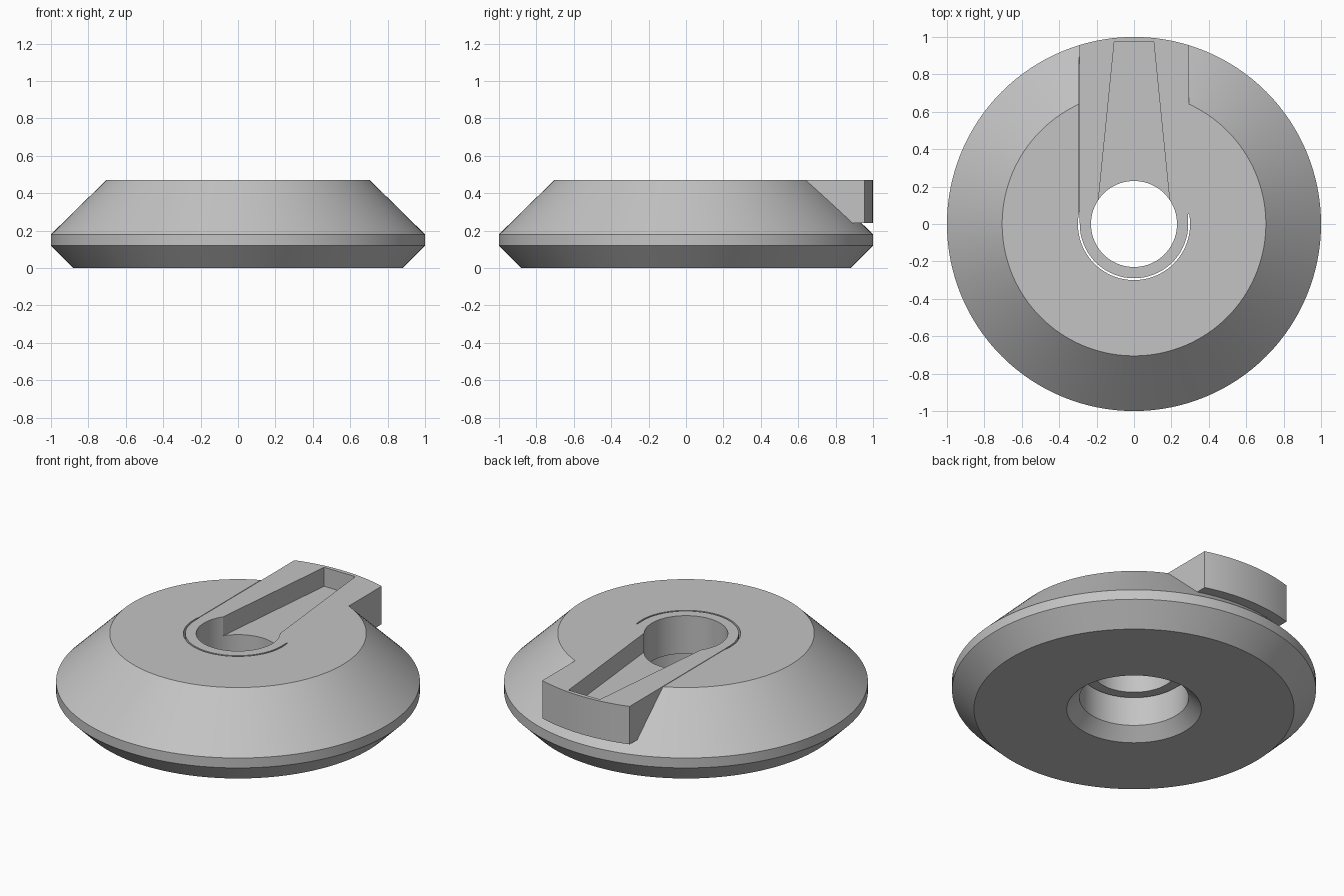
import bpy, bmesh, math

if "Cube" in bpy.data.objects:
    bpy.data.objects.remove(bpy.data.objects["Cube"])

SEG = 128
TOP, FLOOR = 0.47, 0.24      # top face and slot floor heights

grey = bpy.data.materials.new("plain_grey")
grey.diffuse_color = (0.55, 0.55, 0.55, 1)
grey.use_nodes = True
grey.node_tree.nodes["Principled BSDF"].inputs["Base Color"].default_value = grey.diffuse_color


def make_object(name, bm):
    bmesh.ops.recalc_face_normals(bm, faces=bm.faces)
    mesh = bpy.data.meshes.new(name)
    bm.to_mesh(mesh)
    bm.free()
    mesh.materials.append(grey)
    obj = bpy.data.objects.new(name, mesh)
    bpy.context.collection.objects.link(obj)
    return obj


def prism(name, outline, z0, z1):
    """Extrude a flat outline from z0 to z1."""
    bm = bmesh.new()
    face = bm.faces.new([bm.verts.new((x, y, z0)) for x, y in outline])
    new = bmesh.ops.extrude_face_region(bm, geom=[face])["geom"]
    verts = [g for g in new if isinstance(g, bmesh.types.BMVert)]
    bmesh.ops.translate(bm, verts=verts, vec=(0, 0, z1 - z0))
    return make_object(name, bm)


def lathe(name, profile):
    """Revolve a closed (radius, z) profile around the z axis."""
    bm = bmesh.new()
    rings = []
    for i in range(SEG):
        a = 2 * math.pi * i / SEG
        rings.append([bm.verts.new((r * math.cos(a), r * math.sin(a), z))
                      for r, z in profile])
    n = len(profile)
    for i in range(SEG):
        p, q = rings[i], rings[(i + 1) % SEG]
        for j in range(n):
            k = (j + 1) % n
            bm.faces.new((p[j], q[j], q[k], p[k]))
    return make_object(name, bm)


def cut(obj, cutter):
    """Subtract the cutter from the object, then delete the cutter."""
    cutter.hide_render = True
    mod = obj.modifiers.new("cut", "BOOLEAN")
    mod.operation, mod.solver, mod.object = "DIFFERENCE", "EXACT", cutter
    bpy.context.view_layer.objects.active = obj
    bpy.ops.object.modifier_apply(modifier=mod.name)
    bpy.data.objects.remove(cutter)


def arc(radius, a0, a1, steps):
    return [(radius * math.cos(a0 + (a1 - a0) * i / steps),
             radius * math.sin(a0 + (a1 - a0) * i / steps))
            for i in range(steps + 1)]


# Bevelled disc with a chamfered bore
disc = lathe("disc_body", [(0.37, 0), (0.88, 0), (1, 0.12), (1, 0.18),
                           (0.705, TOP), (0.30, TOP), (0.30, 0.07)])

# Straight slot from the bore to the back rim
cut(disc, prism("slot_cutter", [(-0.295, 0), (0.295, 0), (0.295, 1.2),
                                (-0.295, 1.2)], FLOOR, 0.7))

# Pointer arm: round inner end, straight sides, curved outer end
left, right = -0.2915, 0.295
outline = arc(1, math.acos(right), math.acos(left), 20)
outline += [(left, 0.05)] + arc(0.29, math.pi, 2 * math.pi, 64)
outline += [(0.29, 0.054), (right, 0.054)]
arm = prism("pointer_arm", outline, FLOOR, TOP)

# Round hole through the arm
cut(arm, prism("hole_cutter", arc(0.23, 0, 2 * math.pi, 96)[:-1], 0.1, 0.7))

# Tapered groove in the top of the arm
cut(arm, prism("groove_cutter", [(-0.203, 0), (0.203, 0), (0.105, 0.975),
                                 (-0.105, 0.975)], 0.355, 0.7))

# Smooth round walls, crisp edges
for obj in (disc, arm):
    bpy.ops.object.select_all(action="DESELECT")
    obj.select_set(True)
    bpy.context.view_layer.objects.active = obj
    bpy.ops.object.shade_smooth_by_angle(angle=math.radians(20))
